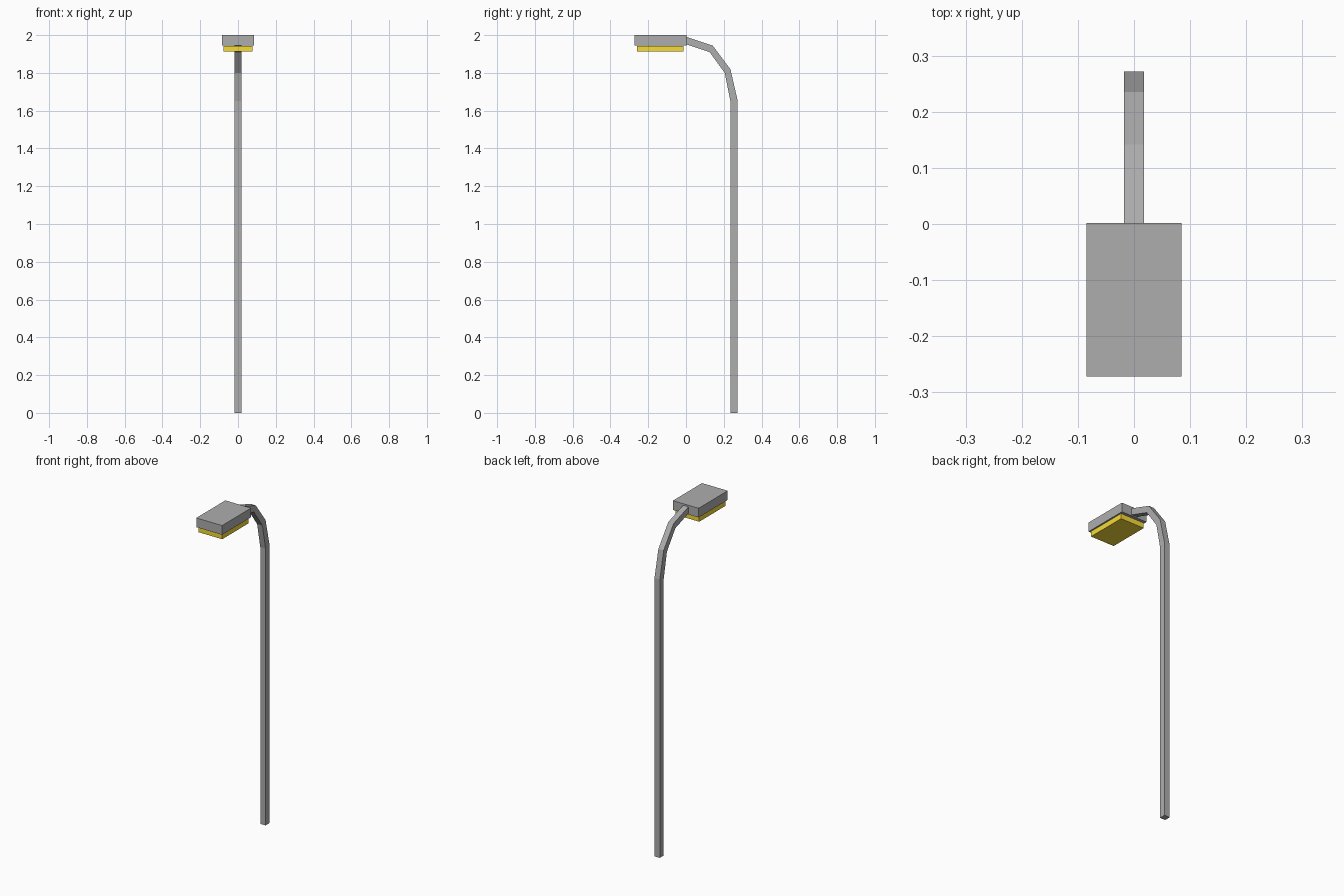
import bpy, bmesh

if "Cube" in bpy.data.objects:
    bpy.data.objects.remove(bpy.data.objects["Cube"])


def material(name, color):
    mat = bpy.data.materials.new(name)
    mat.diffuse_color = (*color, 1)
    mat.use_nodes = True
    mat.node_tree.nodes["Principled BSDF"].inputs["Base Color"].default_value = mat.diffuse_color
    return mat


def new_object(name, bm, mat):
    bmesh.ops.recalc_face_normals(bm, faces=bm.faces)
    mesh = bpy.data.meshes.new(name)
    bm.to_mesh(mesh)
    bm.free()
    mesh.materials.append(mat)
    obj = bpy.data.objects.new(name, mesh)
    bpy.context.collection.objects.link(obj)
    return obj


def box(name, half_x, y0, y1, z0, z1, mat):
    bm = bmesh.new()
    bmesh.ops.create_cube(bm, size=1)
    for v in bm.verts:
        v.co.x *= 2 * half_x
        v.co.y = y1 if v.co.y > 0 else y0
        v.co.z = z1 if v.co.z > 0 else z0
    return new_object(name, bm, mat)


metal = material("dark_grey_metal", (0.42, 0.42, 0.42))
yellow = material("yellow_light", (0.92, 0.71, 0.04))

# Square pole with a bent arm: (outer, inner) y-z points along its length
half = 0.0175
stations = [((0.272, 0), (0.235, 0)),
            ((0.272, 1.66), (0.235, 1.65)),
            ((0.235, 1.82), (0.205, 1.80)),
            ((0.142, 1.944), (0.125, 1.91)),
            ((-0.003, 1.992), (-0.003, 1.953))]
bm = bmesh.new()
rings = []
for (yo, zo), (yi, zi) in stations:
    rings.append([bm.verts.new(p) for p in ((-half, yo, zo), (half, yo, zo),
                                            (half, yi, zi), (-half, yi, zi))])
for a, b in zip(rings, rings[1:]):
    for i in range(4):
        j = (i + 1) % 4
        bm.faces.new((a[i], a[j], b[j], b[i]))
bm.faces.new(rings[0])
bm.faces.new(rings[-1])
new_object("pole", bm, metal)

# Lamp housing
box("lamp_housing", 0.085, -0.272, 0.002, 1.945, 2.0, metal)

# Yellow light panel under the housing
box("light_panel", 0.078, -0.26, -0.013, 1.912, 1.943, yellow)
